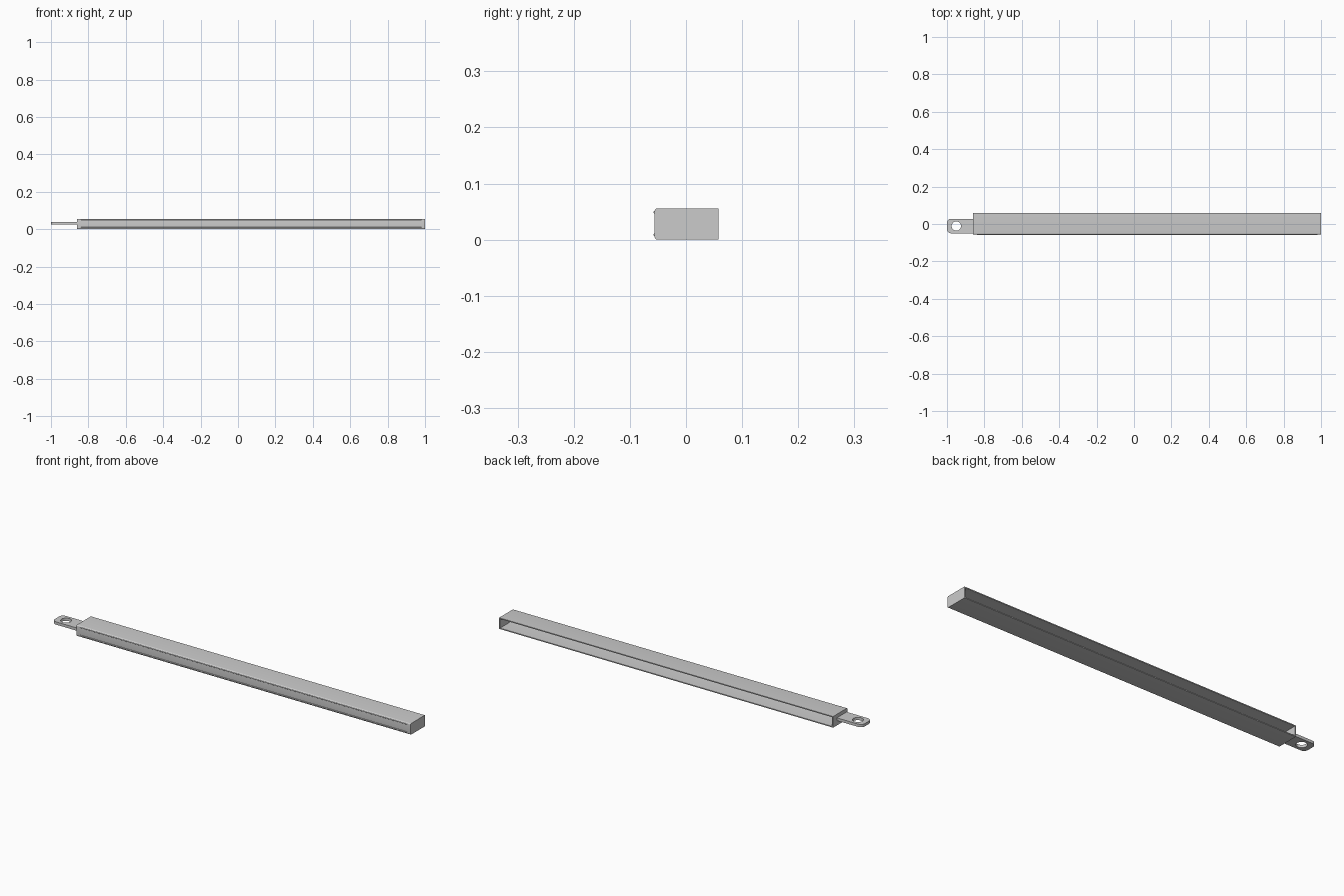
import bpy, bmesh, math

if "Cube" in bpy.data.objects:
    bpy.data.objects.remove(bpy.data.objects["Cube"])

X0, X1 = -0.86, 1.0          # body ends
YF, YB = -0.056, 0.058       # front wall, open back
H, T, R = 0.056, 0.005, 0.006


def arc(cx, cy, r, a0, a1, n=6):
    return [(cx + r * math.cos(math.radians(a0 + (a1 - a0) * i / n)),
             cy + r * math.sin(math.radians(a0 + (a1 - a0) * i / n))) for i in range(n + 1)]


def extrude(name, pts, vec):
    """Extrude a planar outline (3D points) along vec."""
    bm = bmesh.new()
    face = bm.faces.new([bm.verts.new(p) for p in pts])
    res = bmesh.ops.extrude_face_region(bm, geom=[face])
    verts = [g for g in res['geom'] if isinstance(g, bmesh.types.BMVert)]
    bmesh.ops.translate(bm, verts=verts, vec=vec)
    bmesh.ops.recalc_face_normals(bm, faces=bm.faces)
    me = bpy.data.meshes.new(name)
    bm.to_mesh(me)
    bm.free()
    ob = bpy.data.objects.new(name, me)
    bpy.context.collection.objects.link(ob)
    return ob


def smooth(ob):
    bpy.ops.object.select_all(action='DESELECT')
    ob.select_set(True)
    bpy.context.view_layer.objects.active = ob
    bpy.ops.object.shade_smooth_by_angle(angle=math.radians(35))


def front_outline(inset):
    """Open-backed outline with rounded front corners, from top back to bottom back."""
    r = R - inset
    return ([(YB, H - inset)] + arc(YF + R, H - R, r, 90, 180)
            + arc(YF + R, R, r, 180, 270) + [(YB, inset)])


# Channel body, open towards the back
profile = front_outline(0) + front_outline(T)[::-1]
parts = [extrude("channel", [(X0 + 0.001, y, z) for y, z in profile], (X1 - X0 - 0.002, 0, 0))]

# Closed end plates
for name, x in (("left_end_plate", X0), ("right_end_plate", X1 - T)):
    parts.append(extrude(name, [(x, y, z) for y, z in front_outline(0)], (T, 0, 0)))

# Thin raised beads along the front wall
for name, z in (("lower_bead", 0.009), ("upper_bead", H - 0.007)):
    bpy.ops.mesh.primitive_cylinder_add(vertices=12, radius=0.0025, depth=1.82,
                                        location=((X0 + X1) / 2, -0.0555, z),
                                        rotation=(0, math.pi / 2, 0))
    bpy.context.object.name = name
    parts.append(bpy.context.object)

# Mounting tab with rounded outer corners
ya, yb, r = -0.05, 0.028, 0.022
outline = ([(X0 + 0.002, ya), (X0 + 0.002, yb)] + arc(-1 + r, yb - r, r, 90, 180)
           + arc(-1 + r, ya + r, r, 180, 270))
tab = extrude("mounting_tab", [(x, y, 0.024) for x, y in outline], (0, 0, 0.014))
parts.append(tab)

# Bolt hole through the tab
bpy.ops.mesh.primitive_cylinder_add(vertices=32, radius=0.025, depth=0.1, location=(-0.95, -0.011, 0.03))
cutter = bpy.context.object
cutter.name = "hole_cutter"
cut = tab.modifiers.new("hole", 'BOOLEAN')
cut.operation, cut.object, cut.solver = 'DIFFERENCE', cutter, 'EXACT'
bpy.context.view_layer.objects.active = tab
bpy.ops.object.modifier_apply(modifier="hole")
bpy.data.objects.remove(cutter, do_unlink=True)

for ob in parts:
    smooth(ob)
